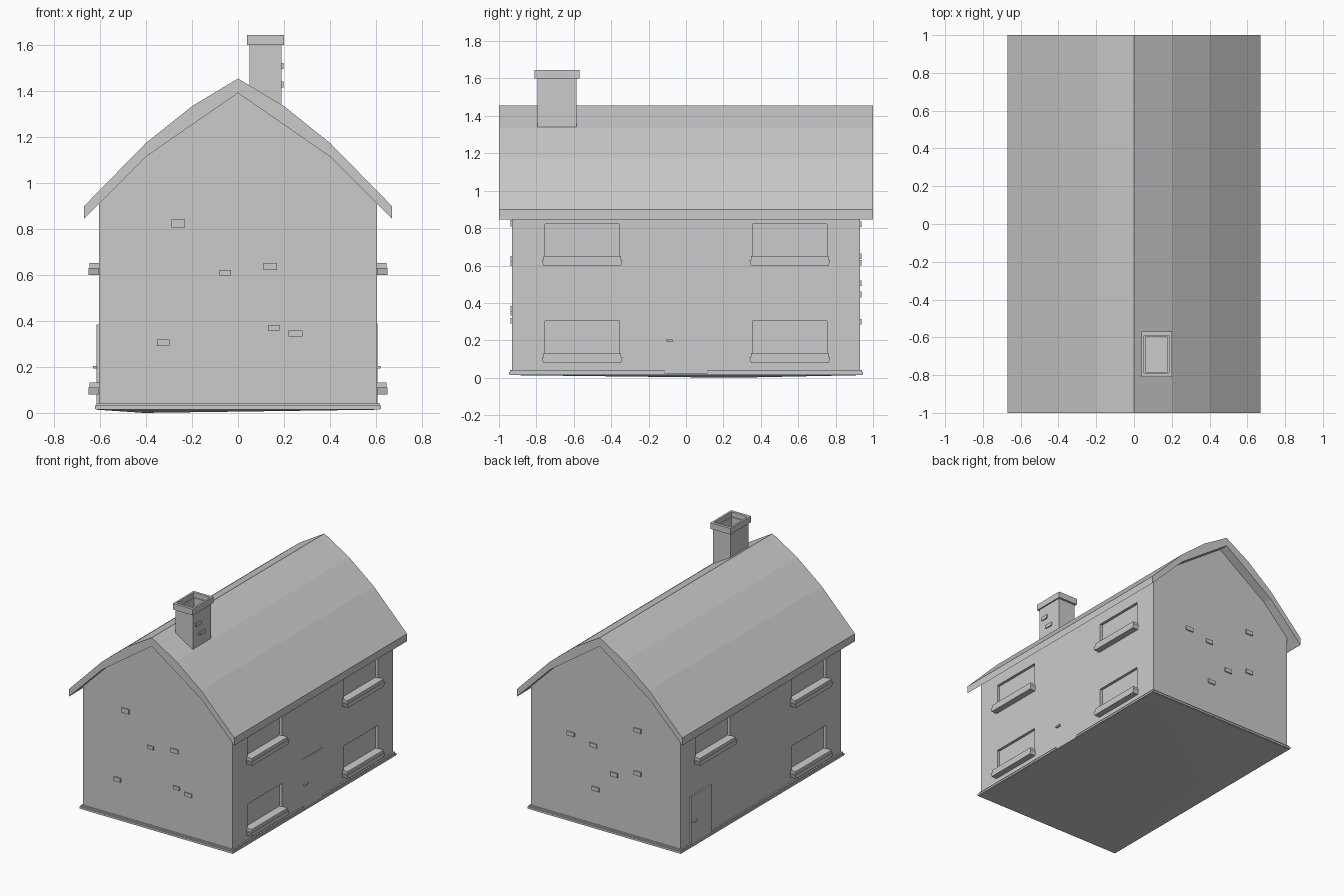
import bpy, bmesh
from mathutils import Vector

if "Cube" in bpy.data.objects:
    bpy.data.objects.remove(bpy.data.objects["Cube"])


def make_object(name, bm):
    bmesh.ops.recalc_face_normals(bm, faces=bm.faces)
    mesh = bpy.data.meshes.new(name)
    bm.to_mesh(mesh)
    bm.free()
    obj = bpy.data.objects.new(name, mesh)
    bpy.context.collection.objects.link(obj)
    return obj


def add_box(bm, x, y, z):
    lo, hi = Vector((x[0], y[0], z[0])), Vector((x[1], y[1], z[1]))
    verts = bmesh.ops.create_cube(bm, size=1)["verts"]
    for v in verts:
        v.co = (lo + hi) / 2 + v.co * (hi - lo)
    return verts


def boxes(name, items):
    bm = bmesh.new()
    for item in items:
        add_box(bm, *item)
    return make_object(name, bm)


def extrude_y(name, profile, y0, y1):
    bm = bmesh.new()
    face = bm.faces.new([bm.verts.new((x, y0, z)) for x, z in profile])
    new = bmesh.ops.extrude_face_region(bm, geom=[face])["geom"]
    bmesh.ops.translate(bm, vec=(0, y1 - y0, 0),
                        verts=[v for v in new if isinstance(v, bmesh.types.BMVert)])
    return make_object(name, bm)


def mirrored(half):
    # half profile starts on the centre line
    return half + [(-x, z) for x, z in reversed(half) if x > 0]


def carve(obj, cutter):
    mod = obj.modifiers.new("carve", "BOOLEAN")
    mod.operation = "DIFFERENCE"
    mod.solver = "EXACT"
    mod.object = cutter
    bpy.context.view_layer.objects.active = obj
    bpy.ops.object.modifier_apply(modifier=mod.name)
    bpy.data.objects.remove(cutter)


def side(s, a, b):
    # x range on the right (s=1) or left (s=-1) wall
    return tuple(sorted((s * a, s * b)))


W, L = 0.605, 0.93

# Walls with recessed windows
walls = extrude_y("walls", mirrored([(0, 1.40), (0.4, 1.125), (W, 0.92), (W, 0.02)]), -L, L)
windows = [(s, y, z) for s in (1, -1) for y in (-0.555, 0.555) for z in (0.08, 0.60)
           if not (s == -1 and y > 0 and z < 0.5)]
carve(walls, boxes("window_cutter", [
    (side(s, 0.585, 0.70), (y - 0.20, y + 0.20), (z, z + 0.223)) for s, y, z in windows]))

# Window sills, in two courses with a flared lower edge
bm = bmesh.new()
for s, y, z in windows:
    add_box(bm, side(s, 0.58, 0.646), (y - 0.208, y + 0.208), (z + 0.028, z + 0.052))
    for v in add_box(bm, side(s, 0.606, 0.65), (y - 0.208, y + 0.208), (z, z + 0.03)):
        if v.co.z > z + 0.02:
            v.co.y += 0.008 if v.co.y > y else -0.008
    add_box(bm, side(s, 0.58, 0.61), (y - 0.2, y + 0.2), (z, z + 0.03))
make_object("window_sills", bm)

# Curved gable roof shell
outer = [(0, 1.455), (0.2, 1.335), (0.4, 1.175), (0.67, 0.90)]
inner = [(0.67, 0.845), (0.4, 1.115), (0, 1.392)]
right_edge = outer + inner
left_edge = [(-x, z) for x, z in reversed(right_edge) if x > 0]
extrude_y("roof", right_edge + left_edge, -1, 1)

# Hollow chimney with a cap
cx, cy = (0.05, 0.19), (-0.795, -0.585)
hole = ((0.062, 0.178), (-0.783, -0.597), (1.45, 1.8))
chimney = boxes("chimney", [(cx, cy, (1.30, 1.61))])
carve(chimney, boxes("flue_cutter", [hole]))
cap = boxes("chimney_cap", [((0.04, 0.20), (-0.81, -0.57), (1.60, 1.645))])
carve(cap, boxes("cap_cutter", [((0.054, 0.186), (-0.79, -0.59), (1.5, 1.8))]))
boxes("chimney_bricks", [
    ((0.18, 0.198), (y - w / 2, y + w / 2), (z - 0.013, z + 0.013))
    for y, z, w in [(-0.735, 1.51, 0.055), (-0.69, 1.43, 0.065)]])

# Protruding bricks on both gable walls
front = [(-0.26, 0.825, 0.06, 0.035), (-0.055, 0.61, 0.05, 0.025), (0.14, 0.637, 0.06, 0.03),
         (0.155, 0.37, 0.05, 0.025), (0.25, 0.345, 0.06, 0.026), (-0.325, 0.305, 0.055, 0.03)]
back = [(-0.26, 0.82, 0.06, 0.03), (0.28, 0.65, 0.06, 0.03), (0.10, 0.615, 0.06, 0.03),
        (-0.07, 0.445, 0.06, 0.03), (-0.26, 0.505, 0.06, 0.03), (0.08, 0.30, 0.06, 0.03)]
for name, bricks, y in (("front_bricks", front, (-0.939, -0.92)), ("back_bricks", back, (0.92, 0.939))):
    boxes(name, [((x - w / 2, x + w / 2), y, (z - h / 2, z + h / 2)) for x, z, w, h in bricks])

# Doors and handles
boxes("right_door", [((0.59, 0.608), (-0.113, 0.113), (0.022, 0.388))])
boxes("right_door_handle", [((0.60, 0.621), (-0.108, -0.07), (0.193, 0.205))])
boxes("left_door", [((-0.616, -0.59), (0.585, 0.815), (0.03, 0.385))])
boxes("left_door_handle", [((-0.63, -0.60), (0.765, 0.803), (0.193, 0.205))])

# Plinth in two steps, broken at each door
def plinth_ring(out, z):
    x0, y0 = W - 0.02, L - 0.02
    x1, y1 = W + out, L + out
    return [((-x1, x1), (-y1, -y0), z), ((-x1, x1), (y0, y1), z),
            ((x0, x1), (-y0, -0.113), z), ((x0, x1), (0.113, y0), z),
            ((-x1, -x0), (-y0, 0.585), z), ((-x1, -x0), (0.815, y0), z)]

boxes("plinth", plinth_ring(0.017, (0.018, 0.032)) + plinth_ring(0.010, (0.03, 0.042)))

# Floor slab with a slightly sunken underside
bm = bmesh.new()
add_box(bm, (-0.617, 0.617), (-0.942, 0.942), (0.014, 0.022))
bottom = min(bm.faces, key=lambda f: f.calc_center_median().z)
low = bmesh.ops.poke(bm, faces=[bottom])["verts"][0]
low.co = (-0.41, 0.25, 0.0)
make_object("floor", bm)
